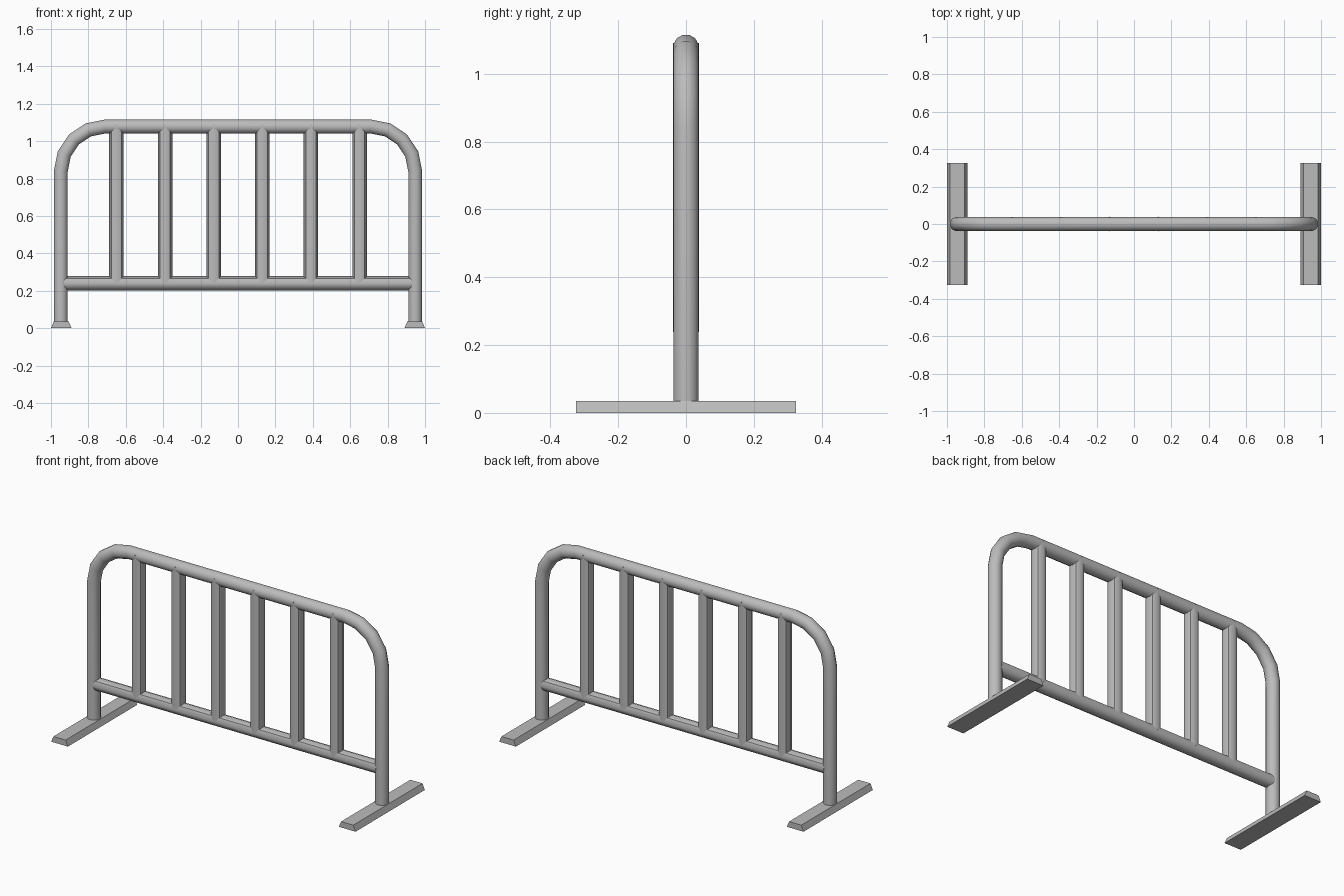
import bpy, bmesh, math
from mathutils import Vector

if "Cube" in bpy.data.objects:
    bpy.data.objects.remove(bpy.data.objects["Cube"])

steel = bpy.data.materials.new("steel grey")
steel.diffuse_color = (0.5, 0.5, 0.5, 1)
steel.use_nodes = True
steel.node_tree.nodes["Principled BSDF"].inputs["Base Color"].default_value = steel.diffuse_color


def finish(name, bm, smooth_angle=None, sharp=None):
    bmesh.ops.recalc_face_normals(bm, faces=bm.faces)
    me = bpy.data.meshes.new(name)
    if smooth_angle:
        for f in bm.faces:
            f.smooth = True
        for e in bm.edges:
            e.smooth = e.calc_face_angle(0) < smooth_angle
    for e in sharp or []:
        e.smooth = False
    bm.to_mesh(me)
    bm.free()
    me.materials.append(steel)
    ob = bpy.data.objects.new(name, me)
    bpy.context.collection.objects.link(ob)
    return ob


def sweep(name, path, sides, r, turn=0.0, sharp_ids=()):
    """Mitred tube along a path in the xz plane."""
    bm = bmesh.new()
    pts = [Vector((x, 0, z)) for x, z in path]
    rings = []
    for i, p in enumerate(pts):
        a = (p - pts[i - 1]).normalized() if i else None
        b = (pts[i + 1] - p).normalized() if i < len(pts) - 1 else None
        a, b = a or b, b or a
        t = (a + b).normalized()
        side = Vector((-t.z, 0, t.x)) / t.dot(a)
        ring = []
        for k in range(sides):
            an = turn + 2 * math.pi * k / sides
            ring.append(bm.verts.new(p + side * r * math.cos(an) + Vector((0, r * math.sin(an), 0))))
        rings.append(ring)
    for q, s in zip(rings, rings[1:]):
        for k in range(sides):
            n = (k + 1) % sides
            bm.faces.new((q[k], q[n], s[n], s[k]))
    bm.faces.new(rings[0])
    bm.faces.new(rings[-1])
    sharp = [bm.edges.get((q[k], s[k])) for q, s in zip(rings, rings[1:]) for k in sharp_ids]
    return finish(name, bm, math.radians(50), sharp)


# bent outer frame tube
X, TOP, R = 0.947, 1.078, 0.237
arc = [(X - R + R * math.cos(math.radians(a)), TOP - R + R * math.sin(math.radians(a)))
       for a in (0, 22.5, 45, 67.5, 90)]
right = [(X, 0.02)] + arc
sweep("outer_frame", [(-x, z) for x, z in right] + right[::-1], 12, 0.038, math.pi / 12)

# bottom rail, creased along its upper edges
sweep("bottom_rail", [(-0.93, 0.24), (0.93, 0.24)], 8, 0.038, 0, (1, 7))

# six upright bars with four creased corners
for i in range(6):
    x = -0.65 + 0.26 * i
    sweep(f"upright_bar_{i + 1}", [(x, 0.24), (x, 1.09)], 8, 0.039, 0, (1, 3, 5, 7))

# tapered feet
for label, s in (("left", -1), ("right", 1)):
    bm = bmesh.new()
    bmesh.ops.create_cube(bm, size=1)
    for v in bm.verts:
        w = 0.11 if v.co.z < 0 else 0.08
        v.co = (s * 0.945 + v.co.x * w, v.co.y * 0.65, (v.co.z + 0.5) * 0.035)
    finish(label + "_foot", bm)
